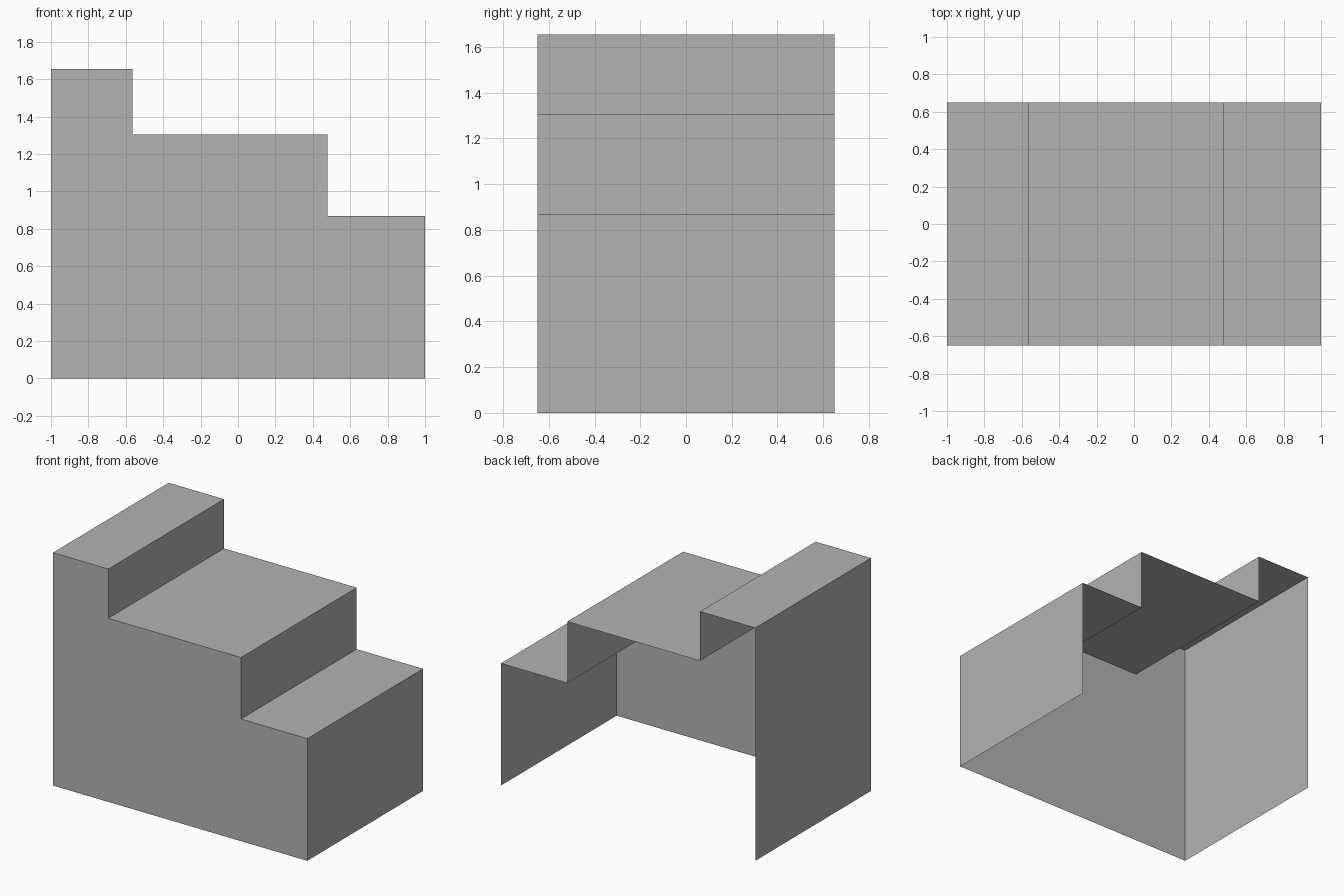
import bpy, bmesh

if "Cube" in bpy.data.objects:
    bpy.data.objects.remove(bpy.data.objects["Cube"])

HALF_DEPTH = 0.65
# Stepped outline in x, z, from the left foot over the steps to the right foot
PROFILE = [(-1, 0), (-1, 1.655), (-0.565, 1.655), (-0.565, 1.305),
           (0.478, 1.305), (0.478, 0.868), (1, 0.868), (1, 0)]

grey = bpy.data.materials.new("plain grey")
grey.diffuse_color = (0.45, 0.45, 0.45, 1)
grey.use_nodes = True
grey.node_tree.nodes["Principled BSDF"].inputs["Base Color"].default_value = grey.diffuse_color

bm = bmesh.new()
front = [bm.verts.new((x, -HALF_DEPTH, z)) for x, z in PROFILE]
back = [bm.verts.new((x, HALF_DEPTH, z)) for x, z in PROFILE]

# Front panel; the back and the underside stay open
bm.faces.new(front[::-1])

# Side walls, treads and risers
for i in range(len(PROFILE) - 1):
    bm.faces.new((front[i], front[i + 1], back[i + 1], back[i]))

# Point every face outward
bm.normal_update()
if bm.faces[:][0].normal.y > 0:
    bm.faces[:][0].normal_flip()
bmesh.ops.recalc_face_normals(bm, faces=bm.faces[:])
bm.normal_update()
if bm.faces[:][0].normal.y > 0:
    bmesh.ops.reverse_faces(bm, faces=bm.faces[:])

mesh = bpy.data.meshes.new("stepped_shell")
bm.to_mesh(mesh)
bm.free()
mesh.materials.append(grey)
shell = bpy.data.objects.new("stepped_shell", mesh)
bpy.context.collection.objects.link(shell)
